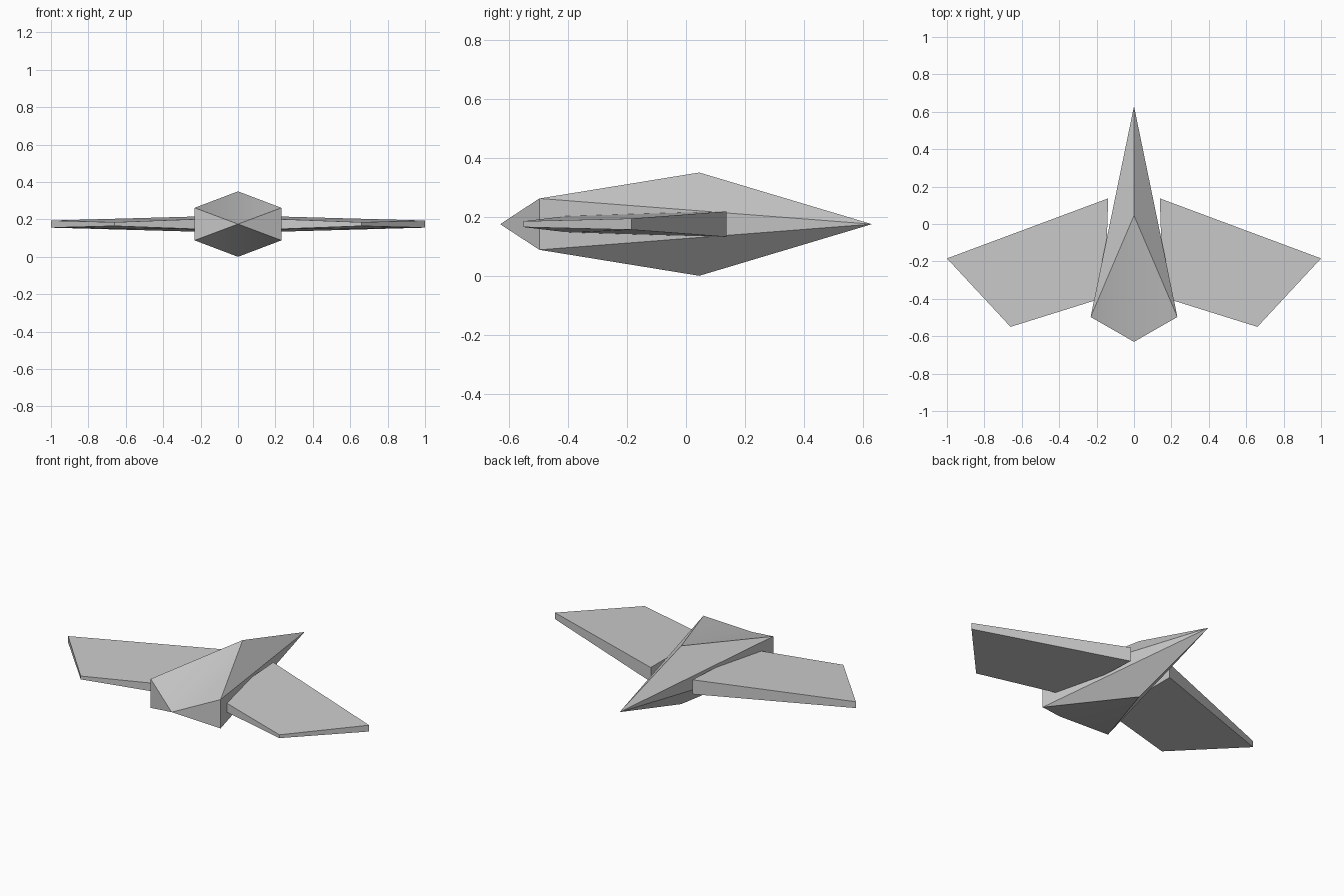
import bpy, bmesh, math

if "Cube" in bpy.data.objects:
    bpy.data.objects.remove(bpy.data.objects["Cube"])

MID = 0.175  # height of the symmetry plane


def build(name, verts, faces, axes):
    """Mesh object from points relative to the mid plane, with a mirror modifier."""
    bm = bmesh.new()
    vs = [bm.verts.new(v) for v in verts]
    for f in faces:
        bm.faces.new([vs[i] for i in f])
    # mirrored halves
    for axis in axes:
        geom = bm.faces[:] + bm.edges[:] + bm.verts[:]
        copy = bmesh.ops.duplicate(bm, geom=geom)["geom"]
        for v in copy:
            if isinstance(v, bmesh.types.BMVert):
                v.co[axis] *= -1
    bmesh.ops.remove_doubles(bm, verts=bm.verts, dist=1e-5)
    bmesh.ops.recalc_face_normals(bm, faces=bm.faces)
    mesh = bpy.data.meshes.new(name)
    bm.to_mesh(mesh)
    bm.free()
    ob = bpy.data.objects.new(name, mesh)
    ob.location.z = MID
    bpy.context.collection.objects.link(ob)
    bpy.ops.object.select_all(action='DESELECT')
    ob.select_set(True)
    bpy.context.view_layer.objects.active = ob
    bpy.ops.object.shade_smooth_by_angle(angle=math.radians(30))
    return ob


# Fuselage: one quarter (upper right), mirrored across x and z
nose, tail, apex = (0, 0.63, 0), (0, -0.63, 0), (0, 0.045, 0.175)
corner, side = (0.232, -0.497, 0.087), (0.232, -0.497, 0)
build("fuselage", [nose, tail, apex, corner, side],
      [(0, 2, 3), (2, 1, 3), (0, 3, 4), (1, 4, 3)], (0, 2))

# Wings: plan outline with half thickness at each corner
plan = [(0.138, 0.137, 0.043), (1.0, -0.184, 0.019),
        (0.66, -0.55, 0.01), (0.155, -0.392, 0.029)]
verts = [(x, y, t) for x, y, t in plan] + [(x, y, -t) for x, y, t in plan]
faces = [(0, 1, 2, 3), (7, 6, 5, 4)]
faces += [(i, (i + 1) % 4, (i + 1) % 4 + 4, i + 4) for i in range(4)]
build("wings", verts, faces, (0,))
